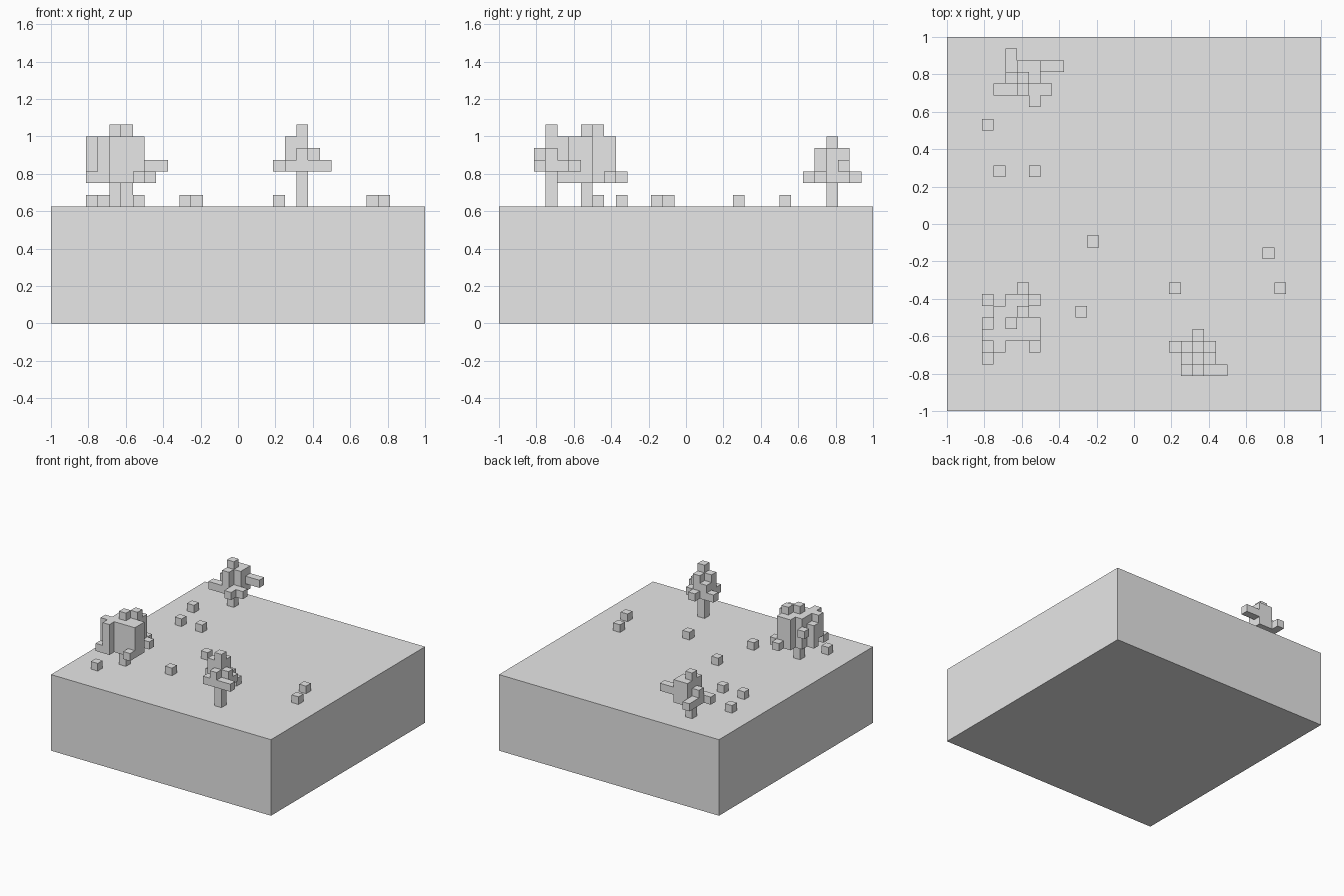
import bpy, bmesh
from mathutils import Vector

CELL = 2 / 32          # everything sits on a 32 x 32 block grid
GROUND = 10            # ground height in blocks

default = bpy.data.objects.get("Cube")
if default:
    bpy.data.objects.remove(default, do_unlink=True)

grey = bpy.data.materials.new("plain_grey")
grey.use_nodes = True
grey.diffuse_color = (0.8, 0.8, 0.8, 1)
grey.node_tree.nodes["Principled BSDF"].inputs["Base Color"].default_value = (0.8, 0.8, 0.8, 1)


def to_world(p):
    return Vector((p[0] * CELL - 1, p[1] * CELL - 1, p[2] * CELL))


def finish(name, bm):
    mesh = bpy.data.meshes.new(name)
    bm.to_mesh(mesh)
    bm.free()
    mesh.materials.append(grey)
    obj = bpy.data.objects.new(name, mesh)
    bpy.context.collection.objects.link(obj)


def box(name, corner, size):
    """Box given by its lowest corner and size in blocks."""
    bm = bmesh.new()
    bmesh.ops.create_cube(bm, size=1)
    for v in bm.verts:
        v.co = to_world([c + s * (k + 0.5) for c, s, k in zip(corner, size, v.co)])
    finish(name, bm)


def block_shell(name, cells):
    """Outer skin of a set of blocks, with flat areas merged."""
    bm = bmesh.new()
    for cell in cells:
        for axis in range(3):
            for side in (0, 1):
                near = list(cell)
                near[axis] += 2 * side - 1
                if tuple(near) in cells:
                    continue
                u, w = (axis + 1) % 3, (axis + 2) % 3
                loop = []
                for a, b in ((0, 0), (1, 0), (1, 1), (0, 1)):
                    p = list(cell)
                    p[axis] += side
                    p[u] += a
                    p[w] += b
                    loop.append(bm.verts.new(to_world(p)))
                bm.faces.new(loop if side else loop[::-1])
    bmesh.ops.remove_doubles(bm, verts=bm.verts, dist=CELL / 100)
    bmesh.ops.dissolve_limit(bm, angle_limit=0.01, verts=bm.verts, edges=bm.edges)
    finish(name, bm)


def tree(name, trunk, height, corner, layers):
    """Trunk plus leaf layers, bottom first; rows run from back to front."""
    box(name + "_trunk", (*trunk, GROUND), (1, 1, height))
    cells = set()
    for k, layer in enumerate(layers):
        for j, row in enumerate(layer.split()[::-1]):
            for i, mark in enumerate(row):
                if mark == "#":
                    cells.add((corner[0] + i, corner[1] + j, GROUND + height + k))
    block_shell(name + "_leaves", cells)


# Ground slab
box("ground_slab", (0, 0, 0), (32, 32, GROUND))

# Scattered ground blocks
for x, y in ((3, 4), (11, 8), (19, 10), (28, 10), (27, 13),
             (12, 14), (4, 20), (7, 20), (3, 24)):
    box("ground_block", (x, y, GROUND), (1, 1, 1))

# Bushy tree at the front, on the -x side
tree("bushy_tree", (5, 7), 2, (3, 5), (
    "...#. ..### .###. ##### .#### ##..#",
    "..... ..##. .###. ##### ##### .#...",
    "..... #.##. .###. ##### ##### .#...",
    "..... ..##. .###. .#### ##### .#...",
    "..... ..... ...#. ..#.. ..... .....",
))

# Slim tree at the front, on the +x side
tree("slim_tree", (21, 4), 3, (19, 3), (
    "..#.. ####. .###. .####",
    "..... .##.. .###. ..#..",
    "..... ..#.. .##.. .....",
    "..... ..... ..#.. .....",
))

# Spreading tree at the back
tree("spreading_tree", (6, 28), 2, (4, 26), (
    ".#.... .###.. .###.. #####. ...#..",
    "...... ..#### .###.. ..#... ......",
    "...... ..##.. ..##.. ..#... ......",
    "...... ...... ..#... ...... ......",
))
